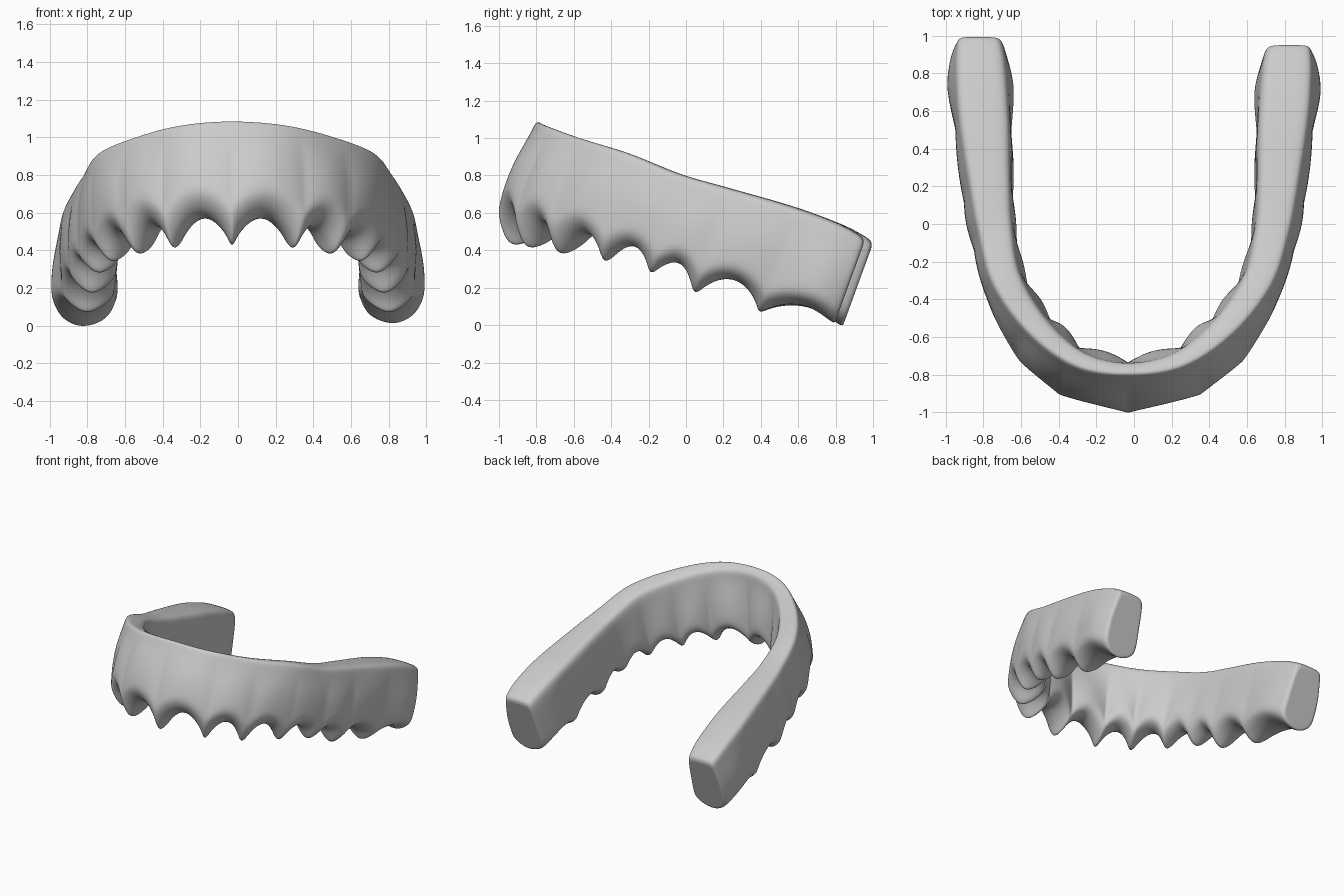
import bpy, bmesh, math
from mathutils import Vector

if "Cube" in bpy.data.objects:
    bpy.data.objects.remove(bpy.data.objects["Cube"])

# Arch outlines in the tilted plane of the arch: (x, v) from front centre to back end
OUT_LOW = [(0, -1.17), (.31, -1.105), (.575, -.915), (.755, -.61), (.85, -.30), (.905, -.04), (.945, .33), (.985, .62), (.955, .79)]
OUT_TOP = [(0, -1.13), (.29, -1.08), (.55, -.89), (.745, -.62), (.83, -.32), (.88, -.05), (.935, .33), (.95, .62), (.94, .79)]
IN_TOP = [(0, -1.04), (.24, -.98), (.44, -.80), (.59, -.55), (.64, -.27), (.65, -.02), (.655, .33), (.675, .62), (.70, .79)]
IN_LOW = [(0, -.855), (.21, -.81), (.385, -.665), (.53, -.485), (.605, -.27), (.63, -.02), (.64, .33), (.635, .62), (.67, .79)]
TOP_W = [.75, .745, .745, .757, .747, .765, .79, .787, .76]

# Gum points between teeth: station, tip height, height of the arch that follows
TIPS = [(0, .05, .25), (1.25, .06, .25), (2.17, .07, .28), (3.1, .135, .30),
        (4.05, .16, .297), (5.05, .137, .314), (6.05, .175, .312), (7.85, .277, .277), (8.2, .28, .28)]
TILT = math.radians(20)


def spline(pts, s):
    """Smooth interpolation through station values, mirrored at the front centre."""
    i = min(int(s), len(pts) - 2)
    t = s - i

    def get(k):
        if k < 0:
            p = pts[-k]
            return Vector((-p[0], p[1]))
        return Vector(pts[min(k, len(pts) - 1)])
    a, b, c, d = (get(i + k) for k in (-1, 0, 1, 2))
    return .5 * (2 * b + (c - a) * t + (2 * a - 5 * b + 4 * c - d) * t * t + (3 * b - a - 3 * c + d) * t ** 3)


def scallop(s):
    """Lower edge height and how close the station is to a tip."""
    for (s0, w0, pk), (s1, w1, _) in zip(TIPS, TIPS[1:]):
        if s <= s1:
            p = (s - s0) / (s1 - s0)
            arch = max(0, math.sin(math.pi * p)) ** .75
            base = w0 + (w1 - w0) * p
            return base + (pk - base) * arch, (1 - arch if s < 7 else 0)
    return TIPS[-1][1], 0


def section(s, side, inset=0):
    ol, ot, it, il = (spline(c, s) for c in (OUT_LOW, OUT_TOP, IN_TOP, IN_LOW))
    top = spline([(0, w) for w in TOP_W], s)[1]
    wb, tip = scallop(s)
    low = .6 * wb + .18
    ol, il = ol.lerp(il, .06 * tip), il.lerp(ol, .05 * tip)
    out = (ot - it).normalized() * .02
    rise = (low - wb) * (.25 + .2 * tip)
    mid = (low + top) / 2
    drop = .025 * max(0, 1 - s / 4)   # inner top edge is rounder at the front
    ring = [(it.lerp(ot, .25), top + .003 - drop * .6), (it.lerp(ot, .75), top + .003),
            (ot.lerp(it, .03), top - .005), (ot, top - .06),
            (ot.lerp(ol, .5) + out, mid), (ol + out * .4, low + .07), (ol, low),
            (ol.lerp(il, .20), wb + rise), (ol.lerp(il, .46), wb - .005),
            (ol.lerp(il, .77), wb + rise), (il, low), (il.lerp(it, .15), low + .09),
            (it.lerp(il, .5), mid), (it.lerp(il, .1), top - .07 - drop), (it.lerp(ot, .05), top - .01 - drop)]
    cen = sum((p for p, _ in ring), Vector((0, 0))) / len(ring)
    cw = sum(w for _, w in ring) / len(ring)
    if s > 7.6:                       # round the back end
        u = (s - 7.6) / .4
        r = .12 * (1 - math.sqrt(max(0, 1 - u * u)))
        ring = [(p.lerp(cen, r), w + (cw - w) * (r if w > cw else r * .3)) for p, w in ring]
    shift = -.032 * max(0, 1 - s / 4)
    verts = []
    for p, w in ring:
        x, v = p.lerp(cen, inset)
        w += (cw - w) * inset
        if s > 7.6:
            v = spline(OUT_TOP, s)[1]
        if side > 0 and v > .33:      # right arm is slightly shorter
            v = .33 + (v - .33) * .9
        verts.append((side * x + shift,
                      v * math.cos(TILT) + w * math.sin(TILT),
                      -v * math.sin(TILT) + w * math.cos(TILT)))
    return verts


# Sweep the gum section around the whole arch
N = 90
stations = [(8, -1, .6), (8, -1, .1)]
stations += [(8 * abs(k) / N, -1 if k < 0 else 1, 0) for k in range(-N, N + 1)]
stations += [(8, 1, .1), (8, 1, .6)]

bm = bmesh.new()
rings = [[bm.verts.new(c) for c in section(*st)] for st in stations]
n = len(rings[0])
for a, b in zip(rings, rings[1:]):
    for i in range(n):
        j = (i + 1) % n
        bm.faces.new((a[i], a[j], b[j], b[i]))
bm.faces.new(rings[0])
bm.faces.new(rings[-1][::-1])
bmesh.ops.recalc_face_normals(bm, faces=bm.faces)
for f in bm.faces:
    f.smooth = True
mesh = bpy.data.meshes.new("gum_arch")
bm.to_mesh(mesh)
bm.free()
gum = bpy.data.objects.new("gum_arch", mesh)
bpy.context.collection.objects.link(gum)
sub = gum.modifiers.new("smooth", 'SUBSURF')
sub.levels = sub.render_levels = 2
